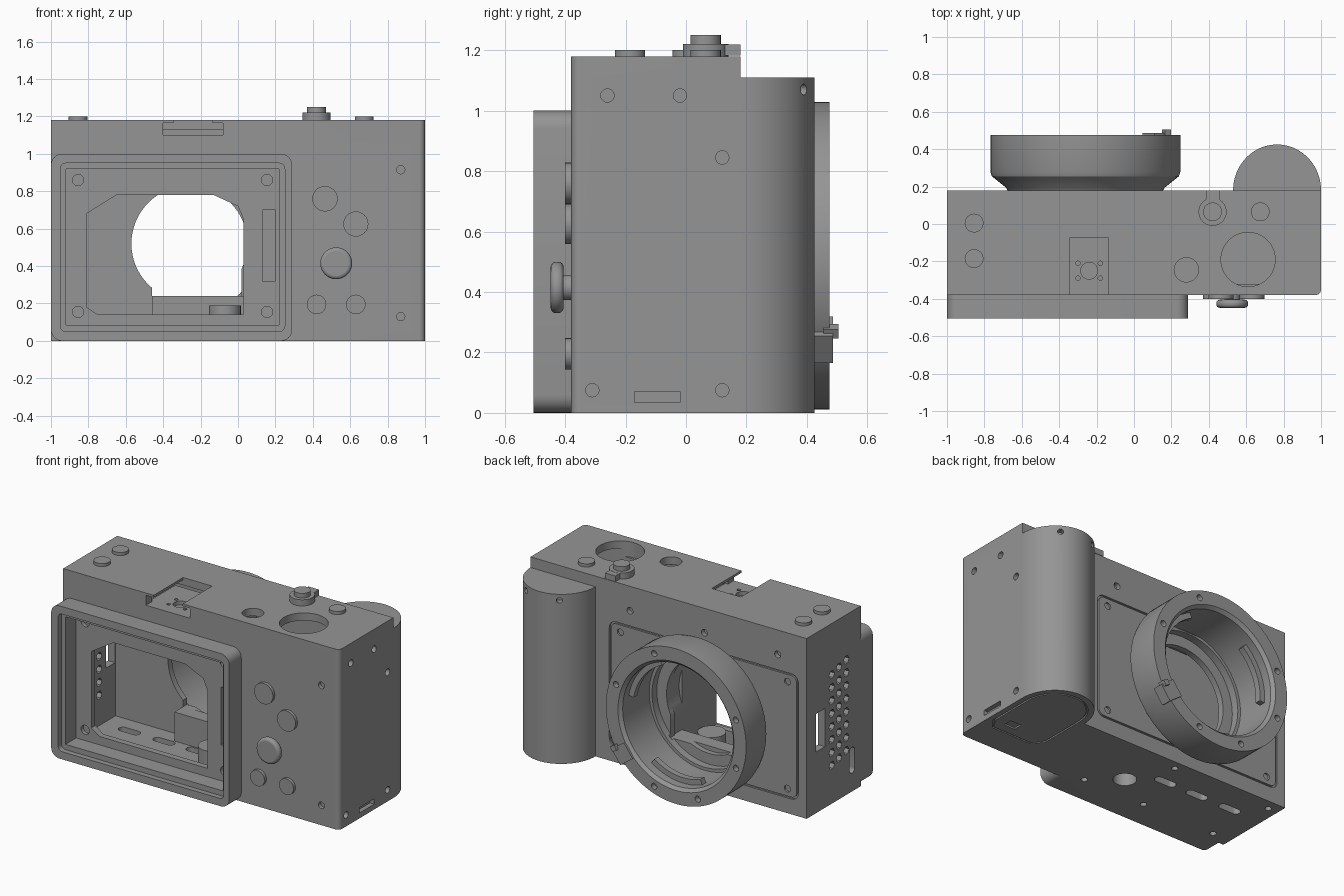
import bpy, bmesh, math
from mathutils import Vector, Matrix

if "Cube" in bpy.data.objects:
    bpy.data.objects.remove(bpy.data.objects["Cube"])

grey = bpy.data.materials.new("printed_grey")
grey.diffuse_color = (0.3, 0.3, 0.3, 1)
grey.use_nodes = True
grey.node_tree.nodes["Principled BSDF"].inputs["Base Color"].default_value = grey.diffuse_color

AXES = {"x": lambda a, b, t: (t, a, b),
        "y": lambda a, b, t: (a, t, b),
        "z": lambda a, b, t: (a, b, t)}


def finish(bm, name):
    bmesh.ops.recalc_face_normals(bm, faces=bm.faces)
    me = bpy.data.meshes.new(name)
    bm.to_mesh(me)
    bm.free()
    me.materials.append(grey)
    ob = bpy.data.objects.new(name, me)
    bpy.context.collection.objects.link(ob)
    return ob


def prism(name, outlines, axis, lo, hi):
    """Extrude one or more 2D outlines along an axis."""
    bm = bmesh.new()
    for pts in outlines:
        n = len(pts)
        a = [bm.verts.new(AXES[axis](p, q, lo)) for p, q in pts]
        b = [bm.verts.new(AXES[axis](p, q, hi)) for p, q in pts]
        bm.faces.new(a)
        bm.faces.new(b[::-1])
        for i in range(n):
            j = (i + 1) % n
            bm.faces.new((a[i], b[i], b[j], a[j]))
    return finish(bm, name)


def lathe_y(name, cx, cz, profile, n=96):
    """Revolve a closed (radius, y) profile about a y axis."""
    bm = bmesh.new()
    rings = []
    for i in range(n):
        t = 2 * math.pi * i / n
        rings.append([bm.verts.new((cx + r * math.cos(t), y, cz + r * math.sin(t)))
                      for r, y in profile])
    m = len(profile)
    for i in range(n):
        p, q = rings[i], rings[(i + 1) % n]
        for j in range(m):
            k = (j + 1) % m
            bm.faces.new((p[j], p[k], q[k], q[j]))
    return finish(bm, name)


def circle(cx, cy, r, n=32):
    return [(cx + r * math.cos(2 * math.pi * i / n), cy + r * math.sin(2 * math.pi * i / n))
            for i in range(n)]


def rect(x0, x1, y0, y1, r=0.0, n=6):
    if r == 0:
        return [(x0, y0), (x1, y0), (x1, y1), (x0, y1)]
    pts = []
    for cx, cy, s in ((x1 - r, y1 - r, 0), (x0 + r, y1 - r, 1),
                      (x0 + r, y0 + r, 2), (x1 - r, y0 + r, 3)):
        for i in range(n + 1):
            t = math.pi / 2 * (s + i / n)
            pts.append((cx + r * math.cos(t), cy + r * math.sin(t)))
    return pts


def arc(cx, cy, r0, r1, a0, a1, n=12):
    ang = [math.radians(a0 + (a1 - a0) * i / n) for i in range(n + 1)]
    return ([(cx + r1 * math.cos(t), cy + r1 * math.sin(t)) for t in ang]
            + [(cx + r0 * math.cos(t), cy + r0 * math.sin(t)) for t in reversed(ang)])


def combine(target, other, op="DIFFERENCE"):
    mod = target.modifiers.new("combine", "BOOLEAN")
    mod.operation, mod.solver, mod.object = op, "EXACT", other
    bpy.context.view_layer.objects.active = target
    bpy.ops.object.modifier_apply(modifier=mod.name)
    bpy.data.objects.remove(other, do_unlink=True)


def cut(target, outlines, axis, lo, hi):
    combine(target, prism("cutter", outlines, axis, lo, hi))


MX, MZ = -0.26, 0.52                      # lens mount centre

# Body shell: main block, rear screen bezel and round grip
corner = [(1 - 0.03 + 0.03 * math.cos(t), -0.35 + 0.03 * math.sin(t))
          for t in (math.radians(-90 + 15 * i) for i in range(7))]
body = prism("camera_body", [[(-1, -0.38)] + corner + [(1, 0.18), (-1, 0.18)]], "z", 0, 1.18)
combine(body, prism("bezel", [rect(-1, 0.29, 0, 1.0, 0.06)], "y", -0.505, -0.36), "UNION")
grip = [(0.765 + 0.235 * math.cos(math.pi * i / 40), 0.18 + 0.245 * math.sin(math.pi * i / 40))
        for i in range(41)]
combine(body, prism("grip", [[(1, 0.12)] + grip + [(0.53, 0.12)]], "z", 0, 1.11), "UNION")

# Hollow interior with a dividing wall
cut(body, [rect(-0.95, 0.03, 0.05, 1.13), rect(0.07, 0.95, 0.05, 1.13)], "y", -0.32, 0.09)

# Screen recess and its openings
cut(body, [rect(-0.95, 0.25, 0.05, 0.95, 0.03)], "y", -0.6, -0.47)
cut(body, [rect(-0.92, 0.22, 0.085, 0.92)], "y", -0.6, -0.36)
cut(body, [[(-0.81, 0.18), (-0.75, 0.14), (0.03, 0.14), (0.03, 0.65), (0, 0.72),
            (-0.13, 0.78), (-0.65, 0.78), (-0.81, 0.68)]], "y", -0.45, -0.3)
cut(body, [circle(x, z, 0.03, 20) for x in (-0.855, 0.155) for z in (0.155, 0.86)]
    + [rect(0.13, 0.20, 0.32, 0.70)], "y", -0.45, -0.335)

# Lens opening
cut(body, [circle(MX, MZ, 0.38, 64)], "y", 0.13, 0.3)
cut(body, [circle(MX, MZ, 0.31, 64)], "y", 0.0, 0.3)
cut(body, [rect(-0.46, 0.02, 0.24, 0.40)], "y", 0.05, 0.15)

# Top openings and accessory shoe slot
cut(body, [circle(0.61, -0.19, 0.145, 48), circle(0.28, -0.245, 0.065)], "z", 1.08, 1.3)
cut(body, [rect(-0.345, -0.135, -0.45, -0.075)], "z", 1.10, 1.3)
cut(body, [rect(-0.40, -0.08, 1.10, 1.165)], "y", -0.45, -0.075)
shoe = prism("shoe_tray", [rect(-0.42, -0.06, -0.33, -0.05)], "z", 1.06, 1.10)
cut(shoe, [circle(-0.24, -0.25, 0.045)]
    + [circle(-0.24 + dx, -0.25 + dy, 0.012, 12) for dx in (-0.06, 0.06) for dy in (-0.04, 0.04)],
    "z", 1.075, 1.2)

# Left side vents, connector window and strap slot
vents = [circle(-0.08 - 0.075 * c, 0.25 + 0.085 * r + 0.02 * c, 0.028, 6)
         for c in range(3) for r in range(8)]
cut(body, vents + [rect(-0.01, 0.085, 0.40, 0.65), rect(-0.315, -0.265, 0.12, 0.29, 0.024)],
    "x", -1.1, -0.9)

# Right side screw holes and slot
cut(body, [circle(y, z, 0.022, 20) for y, z in
           ((-0.26, 1.05), (-0.02, 1.05), (0.12, 0.845), (-0.31, 0.075), (0.12, 0.075))]
    + [rect(-0.17, -0.02, 0.035, 0.07)], "x", 0.97, 1.1)

# Rear and front screw holes
cut(body, [circle(0.87, z, 0.022, 20) for z in (0.13, 0.915)], "y", -0.45, -0.355)
cut(body, [circle(x, z, 0.022, 20) for x, z in
           ((-0.26, 1.02), (-0.79, 1.02), (0.28, 1.02))], "y", 0.15, 0.25)

# Grip screw holes near the top
for a in (60, 120):
    t = math.radians(a)
    hole = prism("cutter", [circle(0, 0, 0.018, 20)], "x", 0.2, 0.3)
    hole.data.transform(Matrix.Translation((0.765, 0.18, 1.07)) @ Matrix.Rotation(t, 4, "Z"))
    combine(body, hole)

# Underside: tripod hole, cable slots and screws
cut(body, [circle(-0.07, -0.167, 0.07)]
    + [rect(x - 0.075, x + 0.075, -0.065, -0.01, 0.027) for x in (-0.27, -0.51, -0.76)],
    "z", -0.1, 0.1)
cut(body, [circle(x, y, 0.02, 20) for x, y in
           ((0.11, -0.32), (-0.34, -0.32), (-0.87, -0.32), (-0.21, 0.12), (-0.93, 0.11))],
    "z", -0.1, 0.025)

# Battery door, set in a shallow pocket
def door_outline(g):
    return ([(0.765 + (0.2 - g) * math.cos(math.pi * i / 24),
              0.18 + (0.205 - g) * math.sin(math.pi * i / 24)) for i in range(25)]
            + [(0.565 + g, -0.13 + g), (0.62, -0.2 + g), (0.91, -0.2 + g), (0.965 - g, -0.13 + g)])

cut(body, [door_outline(0)], "z", -0.1, 0.012)
door = prism("battery_door", [door_outline(0.01)], "z", 0, 0.02)
cut(door, [rect(0.80, 0.88, -0.13, -0.07)], "z", -0.1, 0.01)

# Front panel, inset with a fine gap all round
cut(body, [rect(-0.94, 0.43, 0.10, 0.92, 0.05)], "y", 0.168, 0.3)
panel = prism("front_panel", [rect(-0.928, 0.418, 0.112, 0.908, 0.04)], "y", 0.165, 0.18)
cut(panel, [circle(MX, MZ, 0.38, 64)], "y", 0.1, 0.3)
cut(panel, [circle(x, z, 0.022, 20) for x in (-0.86, 0.35) for z in (0.16, 0.86)], "y", 0.1, 0.3)

# Lens mount ring with screw holes and bayonet tabs
mount = lathe_y("lens_mount", MX, MZ, [(0.40, 0.17), (0.41, 0.17), (0.425, 0.195), (0.50, 0.255),
                (0.508, 0.28), (0.508, 0.475), (0.42, 0.475), (0.40, 0.455)])
cut(mount, [circle(MX + 0.462 * math.cos(math.radians(a)), MZ + 0.462 * math.sin(math.radians(a)),
                   0.02, 16) for a in (20, 70, 160, 200, 250, 290)], "y", 0.44, 0.6)
prism("bayonet_tabs", [arc(MX, MZ, 0.365, 0.405, a, a + 55) for a in (10, 130, 250)],
      "y", 0.36, 0.40)

# Lens release latch
for name, size, r, y in (("lens_latch", (0.11, 0.07, 0.11), 0.472, 0.452),
                         ("latch_pin", (0.035, 0.05, 0.035), 0.50, 0.48)):
    bm = bmesh.new()
    bmesh.ops.create_cube(bm, size=1)
    bm.transform(Matrix.Diagonal((*size, 1)))
    t = math.radians(-36 if name == "lens_latch" else -30)
    bm.transform(Matrix.Translation((MX + r * math.cos(t), y, MZ + r * math.sin(t)))
                 @ Matrix.Rotation(-t, 4, "Y"))
    finish(bm, name)

# Interior ledge and tripod boss
prism("inner_ledge", [rect(-0.46, 0.035, 0.04, 0.24)], "y", 0.0, 0.095)
boss = prism("tripod_boss", [circle(-0.07, -0.167, 0.085)], "z", 0.04, 0.19)
cut(boss, [circle(-0.07, -0.167, 0.07)], "z", 0.0, 0.15)

# Top buttons and power switch
prism("top_buttons", [circle(-0.855, 0.005, 0.05), circle(-0.855, -0.185, 0.05),
                      circle(0.675, 0.065, 0.05)], "z", 1.15, 1.20)
prism("switch_ring", [circle(0.42, 0.065, 0.075)], "z", 1.17, 1.22)
prism("switch_lever", [rect(0.385, 0.46, 0.07, 0.18)], "z", 1.182, 1.219)
prism("shutter_button", [circle(0.42, 0.065, 0.05)], "z", 1.17, 1.25)

# Rear buttons and thumb knob
prism("rear_buttons", [circle(0.465, 0.76, 0.068), circle(0.63, 0.625, 0.067),
                       circle(0.42, 0.195, 0.052), circle(0.63, 0.195, 0.052)], "y", -0.40, -0.36)
prism("knob_stem", [circle(0.525, 0.415, 0.042)], "y", -0.42, -0.36)
knob = prism("thumb_knob", [circle(0.525, 0.415, 0.085, 40)], "y", -0.448, -0.405)
bev = knob.modifiers.new("round", "BEVEL")
bev.width, bev.segments = 0.018, 4

# Smooth curved walls, keep edges crisp
for ob in bpy.context.scene.objects:
    ob.select_set(True)
bpy.context.view_layer.objects.active = body
bpy.ops.object.shade_smooth_by_angle(angle=math.radians(30))
